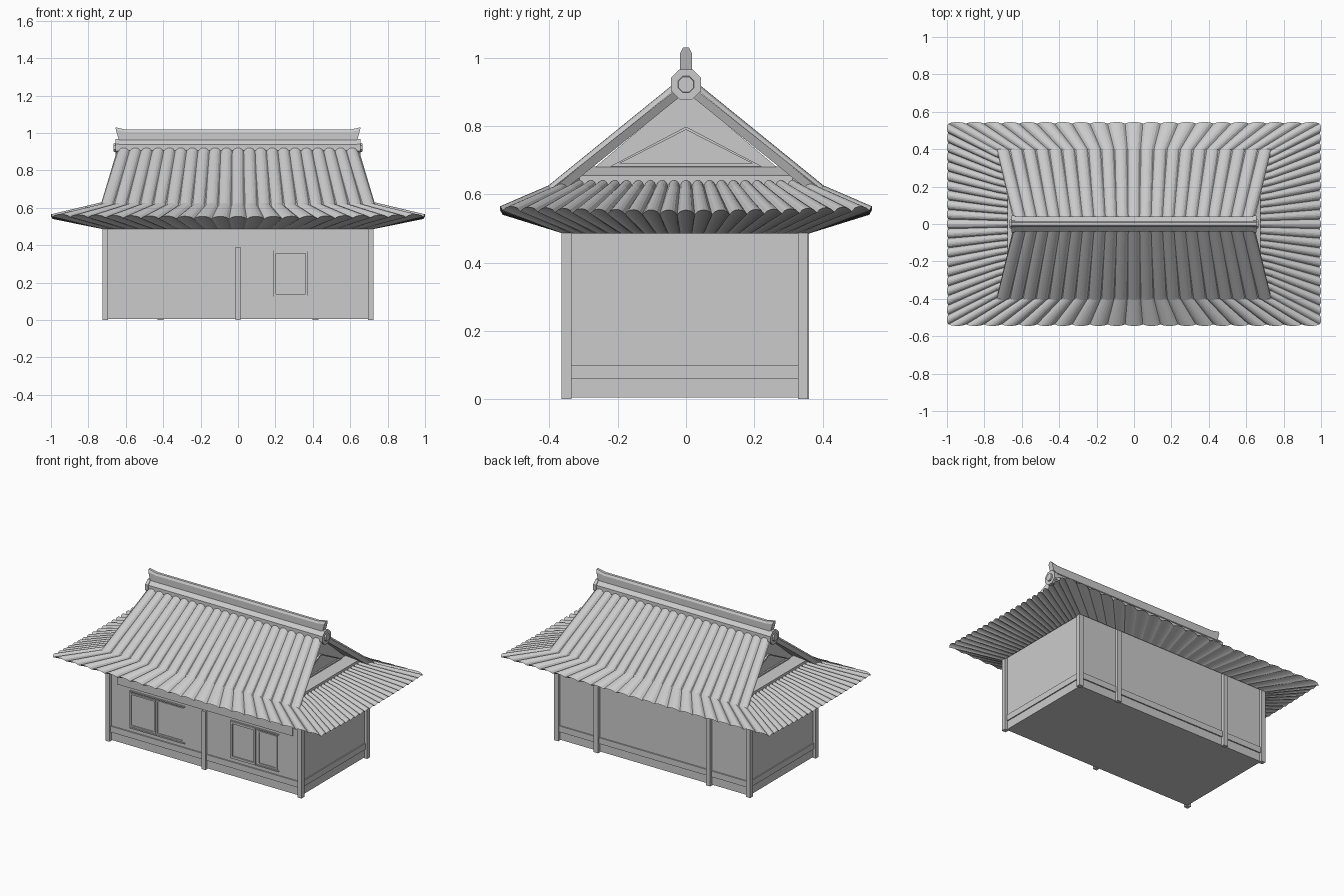
import bpy, math
from mathutils import Vector

if "Cube" in bpy.data.objects:
    bpy.data.objects.remove(bpy.data.objects["Cube"])

TILES = 21
BUMP = (0, 0.65, 0.92, 1, 0.92, 0.65)   # rounded cross-section of one tile row


def mesh_object(name, verts, faces):
    me = bpy.data.meshes.new(name)
    me.from_pydata(verts, [], faces)
    me.update()
    ob = bpy.data.objects.new(name, me)
    bpy.context.collection.objects.link(ob)
    return ob


def box(name, x0, x1, y0, y1, z0, z1):
    v = [(x, y, z) for x in (x0, x1) for y in (y0, y1) for z in (z0, z1)]
    f = [(0, 1, 3, 2), (4, 6, 7, 5), (0, 4, 5, 1), (2, 3, 7, 6), (0, 2, 6, 4), (1, 5, 7, 3)]
    return mesh_object(name, v, f)


def prism(name, ring_a, ring_b):
    n = len(ring_a)
    f = [(i, (i + 1) % n, n + (i + 1) % n, n + i) for i in range(n)]
    return mesh_object(name, ring_a + ring_b, f + [tuple(reversed(range(n))), tuple(range(n, 2 * n))])


def frame(name, x0, x1, z0, z1, w, y0, y1):
    for a, b, c, d in ((x0, x0 + w, z0, z1), (x1 - w, x1, z0, z1),
                       (x0 + w, x1 - w, z0, z0 + w), (x0 + w, x1 - w, z1 - w, z1)):
        box(name, a, b, y0, y1, c, d)


def tiled_slope(name, rows, angle):
    """Fan of rounded tiles; rows are (half width, distance out, height, bump size, corner lift)."""
    n = TILES * len(BUMP)
    c, s = math.cos(angle), math.sin(angle)
    verts = []
    for half, out, z, amp, lift in rows:
        for i in range(n + 1):
            t = 2 * i / n - 1
            b = BUMP[i % len(BUMP)] * amp
            x, y = t * half, -(out + 0.5 * b)
            verts.append((x * c - y * s, x * s + y * c, z + 0.87 * b + lift * t * t))
    w = n + 1
    faces = [(r * w + i, r * w + i + 1, (r + 1) * w + i + 1, (r + 1) * w + i)
             for r in range(len(rows) - 1) for i in range(n)]
    return mesh_object(name, verts, faces)


# Walls and base
box("wall_body", -0.705, 0.705, -0.345, 0.34, 0.005, 0.50)
box("sill_band", -0.712, 0.712, -0.353, 0.348, 0.06, 0.10)

# Corner posts
for sx in (-1, 1):
    for y0, y1 in ((-0.365, -0.335), (0.328, 0.357)):
        xs = sorted((sx * 0.695, sx * 0.725))
        box("corner_post", xs[0], xs[1], y0, y1, 0, 0.505)

# Front post, lintel and rear posts
box("front_post", -0.014, 0.014, -0.365, -0.34, 0, 0.39)
box("front_lintel", -0.65, 0.65, -0.352, -0.34, 0.392, 0.50)
for x in (-0.415, 0.415):
    box("rear_post", x - 0.016, x + 0.016, 0.335, 0.36, 0, 0.51)

# Sliding windows
for x0, x1 in ((-0.555, -0.15), (0.19, 0.545)):
    for z in (0.123, 0.367):
        box("window_rail", x0, x1, -0.352, -0.34, z, z + 0.008)
frame("window_left_sash", -0.555, -0.365, 0.135, 0.36, 0.01, -0.353, -0.34)
frame("window_left_sash", -0.36, -0.16, 0.135, 0.36, 0.008, -0.349, -0.34)
frame("window_right_sash", 0.19, 0.375, 0.125, 0.37, 0.014, -0.354, -0.34)
frame("window_right_sash", 0.39, 0.535, 0.135, 0.36, 0.01, -0.351, -0.34)

# Tiled roof: soffit, eave, break line, then ridge or gable foot
A = 0.016
for k in (0, 1):
    tiled_slope("roof_main_slope", [(0.72, 0.36, 0.485, 0, 0), (0.992, 0.537, 0.54, A, 0.012),
                                    (0.735, 0.395, 0.612, A, 0), (0.64, 0.03, 0.908, A, 0)], k * math.pi)
    tiled_slope("roof_side_skirt", [(0.36, 0.72, 0.485, 0, 0), (0.537, 0.992, 0.54, A, 0.012),
                                    (0.395, 0.735, 0.612, A, 0), (0.335, 0.60, 0.642, A, 0)],
                math.pi / 2 + k * math.pi)

# Roof deck under the main slopes, showing as rake boards at the gables
for s in (-1, 1):
    ring = [(0.735, 0.40, 0.612), (0.64, 0.0, 0.93), (0.63, 0.0, 0.90), (0.715, 0.375, 0.598)]
    prism("roof_deck", [(-x, s * y, z) for x, y, z in ring], [(x, s * y, z) for x, y, z in ring])

# Gable walls with triangular moulding and a sloped foot ledge
for s in (-1, 1):
    tri = [(-0.36, 0.60), (0.36, 0.60), (0, 0.905)]
    prism("gable_wall", [(s * 0.55, y, z) for y, z in tri], [(s * 0.605, y, z) for y, z in tri])
    outer = [(-0.222, 0.682), (0.222, 0.682), (0, 0.798)]
    inner = [(-0.195, 0.690), (0.195, 0.690), (0, 0.789)]
    verts = [(s * x, y, z) for x in (0.60, 0.615) for loop in (outer, inner) for y, z in loop]
    faces = []
    for i in range(3):
        j = (i + 1) % 3
        faces += [(6 + i, 6 + j, 9 + j, 9 + i), (i, j, 6 + j, 6 + i), (3 + i, 3 + j, 9 + j, 9 + i)]
    mesh_object("gable_moulding", verts, faces)
    ledge = [(0.60, 0.625), (0.675, 0.625), (0.675, 0.655), (0.66, 0.66), (0.60, 0.682)]
    prism("gable_ledge", [(s * x, -0.312, z) for x, z in ledge], [(s * x, 0.312, z) for x, z in ledge])

# Ridge roll with octagonal end caps
def octagon(x, r):
    return [(x, r * math.cos(a), 0.922 + r * math.sin(a))
            for a in (math.pi / 8 + i * math.pi / 4 for i in range(8))]


prism("ridge_roll", octagon(-0.645, 0.043), octagon(0.645, 0.043))
for s in (-1, 1):
    prism("ridge_end_cap", octagon(s * 0.635, 0.048), octagon(s * 0.656, 0.048))
    prism("ridge_end_boss", octagon(s * 0.656, 0.026), octagon(s * 0.665, 0.024))

# Ridge crest: rounded strip flaring at both ends
profile = [(-0.017, 0), (-0.017, 0.8), (-0.009, 1), (0.009, 1), (0.017, 0.8), (0.017, 0)]
stations = [(0.0, 0.0, 1.018), (0.60, 0.60, 1.018), (0.635, 0.656, 1.03)]
line = [(-a, -b, z) for a, b, z in reversed(stations[1:])] + stations
verts = [(a + (b - a) * h, y, 0.95 + (z - 0.95) * h) for a, b, z in line for y, h in profile]
m = len(profile)
faces = [(r * m + i, r * m + (i + 1) % m, (r + 1) * m + (i + 1) % m, (r + 1) * m + i)
         for r in range(len(line) - 1) for i in range(m)]
faces += [tuple(reversed(range(m))), tuple(range((len(line) - 1) * m, len(line) * m))]
mesh_object("ridge_crest", verts, faces)

# Consistent outward normals
import bmesh
for ob in bpy.data.objects:
    bm = bmesh.new()
    bm.from_mesh(ob.data)
    if not ob.name.startswith("roof_main") and not ob.name.startswith("roof_side"):
        bmesh.ops.recalc_face_normals(bm, faces=bm.faces)
    bm.to_mesh(ob.data)
    bm.free()
